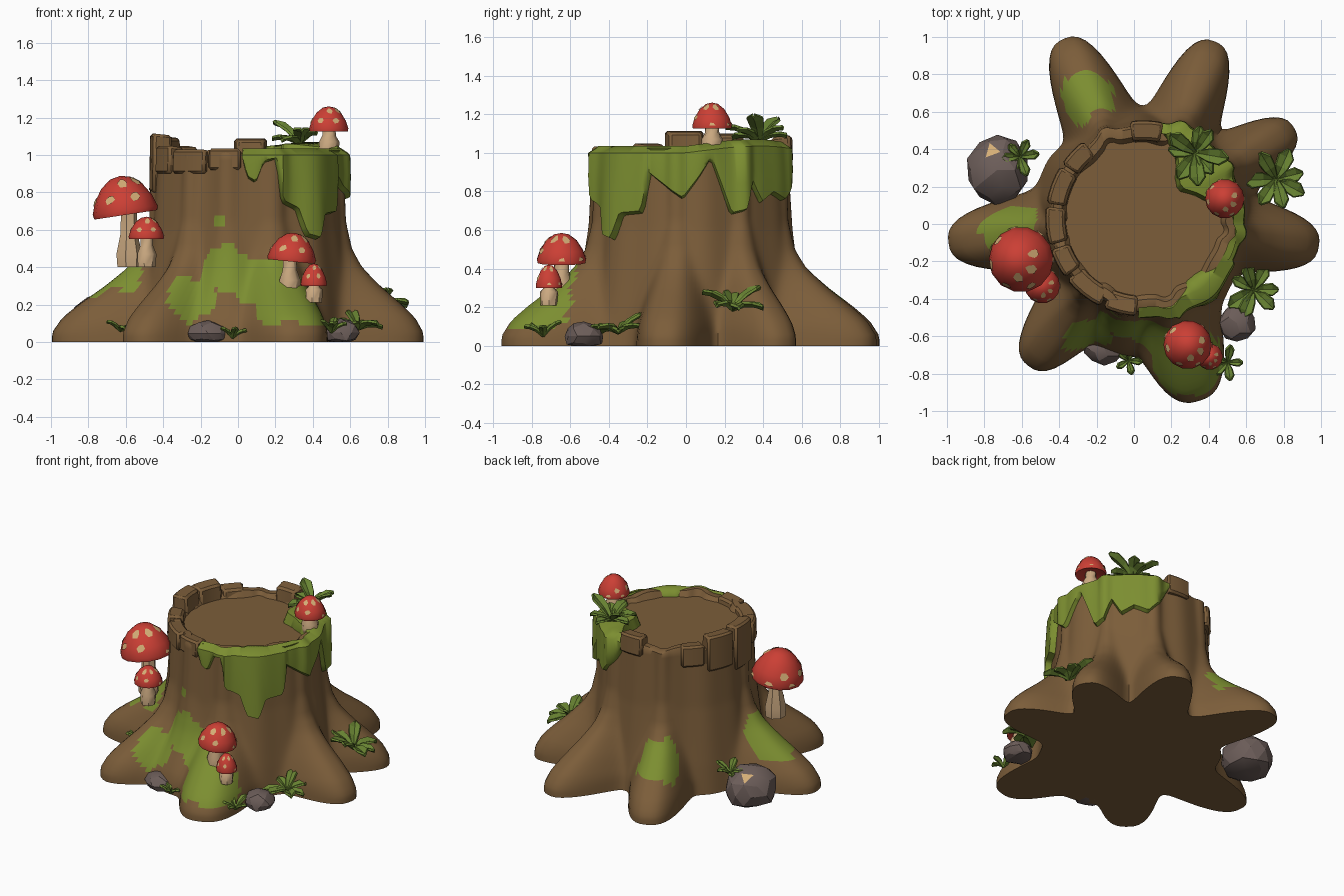
import bpy, bmesh, math, random
from math import sin, cos, radians, pi
from mathutils import Vector, Matrix, noise

random.seed(4)
cube = bpy.data.objects.get("Cube")
if cube:
    bpy.data.objects.remove(cube)


def material(name, rgb):
    m = bpy.data.materials.new(name)
    m.use_nodes = True
    m.diffuse_color = (*rgb, 1)
    m.node_tree.nodes["Principled BSDF"].inputs["Base Color"].default_value = (*rgb, 1)
    return m


BARK = material("bark brown", (0.2, 0.11, 0.042))
MOSS = material("moss green", (0.2, 0.27, 0.03))
LEAF = material("leaf green", (0.14, 0.23, 0.032))
RED = material("cap red", (0.6, 0.05, 0.035))
CREAM = material("spot cream", (0.66, 0.42, 0.18))
STEM = material("stem beige", (0.6, 0.4, 0.22))
STONE = material("stone grey", (0.15, 0.11, 0.1))


def finish(bm, name, mats, smooth=None):
    bmesh.ops.recalc_face_normals(bm, faces=bm.faces)
    mesh = bpy.data.meshes.new(name)
    bm.to_mesh(mesh)
    bm.free()
    for m in mats:
        mesh.materials.append(m)
    ob = bpy.data.objects.new(name, mesh)
    bpy.context.collection.objects.link(ob)
    if smooth:
        bpy.ops.object.select_all(action="DESELECT")
        ob.select_set(True)
        bpy.context.view_layer.objects.active = ob
        bpy.ops.object.shade_smooth_by_angle(angle=radians(smooth))
    return ob


def skin(bm, rows, closed=True):
    """Bridge rows of points with quads."""
    rows = [[bm.verts.new(p) for p in row] for row in rows]
    for a, b in zip(rows, rows[1:]):
        n = len(a)
        for i in range(n if closed else n - 1):
            j = (i + 1) % n
            bm.faces.new((a[i], a[j], b[j], b[i]))
    return rows


def lerp(table, x, col=1):
    for a, b in zip(table, table[1:]):
        if x <= b[0]:
            t = max(0, (x - a[0]) / (b[0] - a[0]))
            return a[col] + (b[col] - a[col]) * t
    return table[-1][col]


# Stump outline: round trunk blended with tapering roots
CENTRE = Vector((0.05, 0.03, 0))
TRUNK = [(0, .59), (.2, .57), (.4, .545), (.6, .52), (1, .495)]
REACH = [(0, 1), (.05, 1), (.13, .9), (.2, .74), (.3, .48), (.4, .25), (.5, .1), (.65, 0)]
WIDTH = [(0, 1), (.1, .97), (.25, .8), (.4, .6), (.65, .3)]
# Each root: angle, length, half width
ROOTS = [(-9, .95, .22), (31, .94, .2), (68, 1.02, .21), (114, 1.05, .22),
         (187, 1.05, .23), (232, 1.0, .22), (257, .74, .28), (287, 1.02, .27)]


def radius(a, z):
    t = lerp(TRUNK, z) * (1 + .015 * sin(7 * a + 1) + .01 * sin(13 * a))
    total = t ** 14
    for deg, length, width in ROOTS:
        d = a - radians(deg)
        if cos(d) > 0:
            reach = .5 + (length - .5) * lerp(REACH, z)
            w = width * lerp(WIDTH, z)
            r = ((cos(d) / reach) ** 2.7 + (abs(sin(d)) / w) ** 2.7) ** (-1 / 2.7)
            total += r ** 14
    return total ** (1 / 14)


def polar(a, r, z):
    return CENTRE + Vector((r * cos(a), r * sin(a), z))


# Stump, with moss painted on roots
SEG, LEVELS = 200, 34
angles = [2 * pi * i / SEG for i in range(SEG)]
rows = [[polar(a, radius(a, k / LEVELS), k / LEVELS) for a in angles] for k in range(LEVELS + 1)]
for inset, z in ((.015, 1.02), (.06, 1.02), (.085, .985), (.3, .985)):
    rows.append([polar(a, radius(a, 1) - inset, z + (.01 * sin(9 * a) if z > 1 else 0)) for a in angles])
bm = bmesh.new()
rings = skin(bm, rows)
bm.faces.new(rings[0])
bm.faces.new(rings[-1])
PATCHES = [(-.25, -.64, .27, .15), (-.08, -.56, .4, .14), (.12, -.62, .32, .16), (.3, -.78, .25, .23),
           (-.68, 0, .38, .2), (-.27, .7, .34, .17), (-.1, -.5, .64, .06), (-.6, -.15, .42, .13)]
for f in bm.faces:
    c = f.calc_center_median()
    wobble = .07 * noise.noise(c * 9)
    if c.z > .1 and any((c - Vector(p[:3])).length < p[3] + wobble for p in PATCHES):
        f.material_index = 1
finish(bm, "stump", [BARK, MOSS], 45)

# Raised bark plates around the rim: start angle, end angle, bottom, top
for a0, a1, low, top in [(78, 98, .95, 1.09), (128, 146, .9, 1.05), (148, 171, .85, 1.1), (173, 196, .8, 1.115),
                         (199, 217, .9, 1.05), (219, 244, .9, 1.03), (246, 266, .92, 1.035)]:
    bm = bmesh.new()
    arc = [radians(a0 + (a1 - a0) * i / 4) for i in range(5)]
    section = [(.405, low), (.525, low), (.52, top), (.42, top - .01)]
    ends = skin(bm, [[polar(a, r, z) for r, z in section] for a in arc])
    bm.faces.new(ends[0])
    bm.faces.new(ends[-1])
    ob = finish(bm, "bark_plate", [BARK], 40)
    bev = ob.modifiers.new("soft edge", "BEVEL")
    bev.width = .014

# Hanging moss: angle, lower edge, inner radius
DRIPS = [(-93, .97, .47), (-90, .87, .46), (-85, .84, .45), (-80, .95, .46), (-73, .97, .46), (-70, .74, .45),
         (-60, .7, .42), (-55, .56, .4), (-47, .54, .4), (-42, .67, .41), (-29, .68, .46), (-25, .88, .48),
         (-13, .8, .48), (-5, .75, .47), (4, .86, .44), (11, .96, .38), (17, .82, .33), (23, .67, .3),
         (31, .69, .26), (36, .84, .24), (43, .73, .24), (52, .78, .27), (62, .74, .36), (72, .84, .42), (80, .97, .46)]
bm = bmesh.new()
columns = []
for i in range(100):
    deg = -93 + 173 * i / 99
    a = radians(deg)
    low, inner = lerp(DRIPS, deg), lerp(DRIPS, deg, 2)
    thick = .05 if deg < -25 and deg > -71 else .035
    top = 1.035 + .035 * max(0, cos((a - radians(42)) * 2))
    mid = (low + 1) / 2
    columns.append([polar(a, r, z) for r, z in [
        (inner, .975), (inner + .03, top - .01), (radius(a, 1) - .02, top), (radius(a, 1) + thick, top - .035),
        (radius(a, mid) + thick, mid), (radius(a, low) + thick * .8, low + .02), (radius(a, low) - .02, low)]])
ends = skin(bm, columns)
bm.faces.new(ends[0])
bm.faces.new(ends[-1])
finish(bm, "moss_cap", [MOSS], 50)

# Mushrooms
CAP = [(.55, .12), (.97, 0), (1, .12), (.88, .42), (.62, .75), (.3, .95)]


def mushroom(name, x, y, base, brim, top, size, stem, lean=0):
    tilt = Matrix.Rotation(lean, 3, "Y")
    origin = Vector((x, y, brim))

    def place(a, r, z, grow=1):
        return origin + tilt @ (Vector((r * size * cos(a), r * size * sin(a), z * (top - brim))) * grow)

    bm = bmesh.new()
    ring = [2 * pi * i / 14 for i in range(14)]
    rows = skin(bm, [[place(a, r, z) for a in ring] for r, z in CAP])
    bm.faces.new(rows[0])
    tip = bm.verts.new(place(0, 0, 1))
    for i in range(14):
        bm.faces.new((rows[-1][i], rows[-1][i - 1], tip))
    finish(bm, name + "_cap", [RED], 35)
    # Pale spots lying on the cap
    bm = bmesh.new()
    outer = CAP[2:] + [(0, 1)]
    for k in range(11):
        u = (.12, .42, .8)[k % 3]
        mid = k * 2.4
        pts = []
        for j in range(6):
            s = random.uniform(.75, 1.15)
            h = min(.97, max(.12, u + .12 * s * sin(j * pi / 3)))
            a = mid + .17 * s * cos(j * pi / 3) / (1.1 - .6 * u)
            r = lerp([(q[1], q[0]) for q in outer], h)
            pts.append(bm.verts.new(place(a, r, h, 1.025)))
        bm.faces.new(pts)
    finish(bm, name + "_spots", [CREAM])
    # Stem
    bm = bmesh.new()
    rows = skin(bm, [[Vector((x - lean * .1 + r * stem * cos(a), y + r * stem * sin(a), z)) for a in ring[::2]]
                     for r, z in [(1.1, base - .04), (1.2, base + .03), (.8, (base + brim) / 2 + .02),
                                  (.75, brim + .03)]])
    bm.faces.new(rows[0])
    bm.faces.new(rows[-1])
    finish(bm, name + "_stem", [STEM], 50)


mushroom("large_side_mushroom", -.6, -.19, .44, .68, .89, .175, .06, -.15)
mushroom("small_side_mushroom", -.49, -.33, .44, .55, .67, .095, .045)
mushroom("large_front_mushroom", .285, -.645, .3, .43, .585, .13, .05, .1)
mushroom("small_front_mushroom", .405, -.71, .25, .3, .42, .07, .04)
mushroom("top_mushroom", .485, .135, 1.04, 1.125, 1.26, .105, .048)


# Leafy sprigs
def sprig(name, x, y, z, size, count, turn=0):
    bm = bmesh.new()
    for k in range(count):
        a = turn + 2 * pi * k / count + random.uniform(-.2, .2)
        rise = random.uniform(.35, .9)
        out, side = Vector((cos(a), sin(a), 0)), Vector((-sin(a), cos(a), 0))
        length = size * random.uniform(.85, 1.1)
        rows = []
        for t, w in ((0, .06), (.4, .2), (.75, .24), (1, .04)):
            c = Vector((x, y, z)) + out * length * t + Vector((0, 0, length * (rise * t * 1.4 - .5 * t * t)))
            rows.append([c - side * w * length, c - Vector((0, 0, .1 * length)), c + side * w * length])
        skin(bm, rows, closed=False)
    ob = finish(bm, name, [LEAF])
    sol = ob.modifiers.new("thickness", "SOLIDIFY")
    sol.thickness = .014
    sol.offset = 0


sprig("top_sprig", .33, .38, 1.07, .16, 8)
sprig("left_sprig", .76, .24, .2, .16, 7, .4)
sprig("front_left_sprig", .64, -.35, .08, .15, 7)
sprig("front_root_sprig", .5, -.74, .06, .09, 5)
sprig("front_sprig", -.03, -.73, .03, .07, 5)
sprig("rock_sprig", -.61, .36, .2, .1, 6)
sprig("right_sprig", -.63, -.25, .07, .09, 5)


# Faceted rocks
def rock(name, x, y, sx, sy, height, patch=False):
    bm = bmesh.new()
    bmesh.ops.create_icosphere(bm, subdivisions=2, radius=1)
    for v in bm.verts:
        v.co *= 1 + .16 * noise.noise(v.co * 1.7 + Vector((x, y, 0)) * 9)
        v.co = Vector((x + v.co.x * sx, y + v.co.y * sy, max(0, height * (.4 + .6 * v.co.z))))
    bm.normal_update()
    if patch:
        face = max(bm.faces, key=lambda f: f.normal.dot(Vector((-.1, .5, .8))))
        bmesh.ops.inset_individual(bm, faces=[face], thickness=.012)
        face.material_index = 1
    finish(bm, name, [STONE, CREAM], 20)


rock("large_rock", -.73, .29, .17, .19, .26, True)
rock("front_rock", -.16, -.66, .11, .09, .115)
rock("left_rock", .55, -.53, .1, .1, .125)
